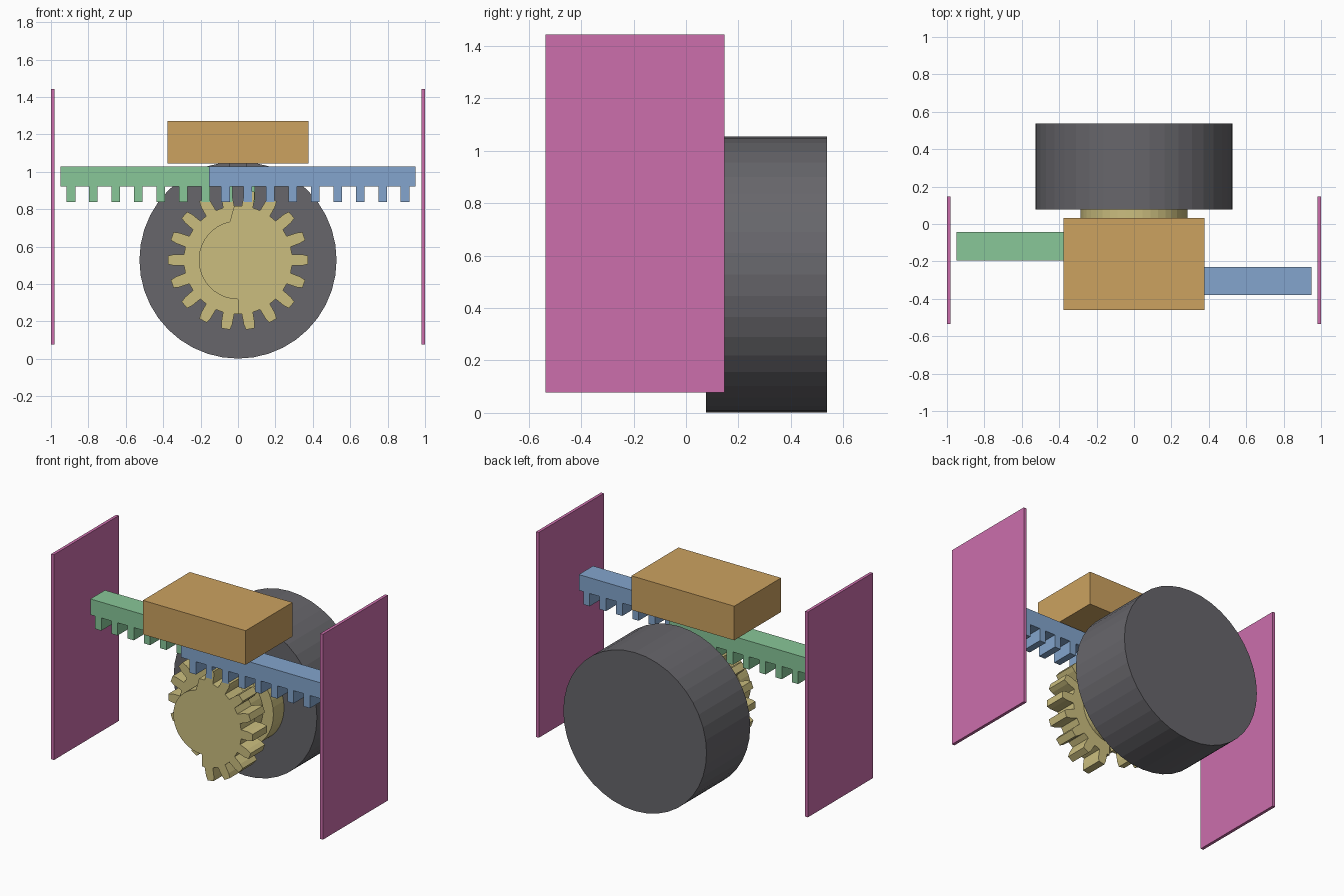
import bpy, bmesh, math

if "Cube" in bpy.data.objects:
    bpy.data.objects.remove(bpy.data.objects["Cube"])

CENTRE_Z = 0.528


def material(name, rgb):
    lin = [((c / 255 + 0.055) / 1.055) ** 2.4 for c in rgb]
    m = bpy.data.materials.new(name)
    m.diffuse_color = (*lin, 1)
    m.use_nodes = True
    m.node_tree.nodes["Principled BSDF"].inputs["Base Color"].default_value = m.diffuse_color
    return m


PINK = material("pink", (204, 110, 172))
ORANGE = material("orange", (204, 162, 96))
GREEN = material("green", (136, 199, 152))
BLUE = material("blue", (131, 165, 205))
YELLOW = material("yellow", (203, 190, 127))
GREY = material("dark grey", (103, 102, 107))


def prism(name, profile, y0, y1, mat):
    """Extrude an x-z outline from y0 to y1."""
    bm = bmesh.new()
    face = bm.faces.new([bm.verts.new((x, y0, z)) for x, z in profile])
    ext = bmesh.ops.extrude_face_region(bm, geom=[face])
    for v in ext["geom"]:
        if isinstance(v, bmesh.types.BMVert):
            v.co.y = y1
    bmesh.ops.recalc_face_normals(bm, faces=bm.faces)
    me = bpy.data.meshes.new(name)
    bm.to_mesh(me)
    bm.free()
    me.materials.append(mat)
    ob = bpy.data.objects.new(name, me)
    bpy.context.collection.objects.link(ob)
    return ob


def box(name, x0, x1, y0, y1, z0, z1, mat):
    return prism(name, [(x0, z0), (x1, z0), (x1, z1), (x0, z1)], y0, y1, mat)


def polar(r, deg):
    a = math.radians(deg)
    return (r * math.cos(a), CENTRE_Z + r * math.sin(a))


def disc(name, r, y0, y1, n, mat):
    return prism(name, [polar(r, 360 * i / n) for i in range(n)], y0, y1, mat)


def half_gear(name, start, y0, y1):
    """Half wheel with nine teeth; the rest is a small plain hub."""
    pts = [polar(0.21, start)]
    pts.append(polar(0.29, start))
    for i in range(9):
        a = start + 10 + 20 * i
        pts += [polar(0.29, a - 6), polar(0.345, a - 4.9), polar(0.375, a - 3.4),
                polar(0.375, a + 3.4), polar(0.345, a + 4.9), polar(0.29, a + 6)]
    pts.append(polar(0.29, start + 184))
    pts += [polar(0.21, start + 192 + 168 * i / 18) for i in range(18)]
    return prism(name, pts, y0, y1, YELLOW)


def rack(name, side, y0, y1, mat):
    """Toothed bar; side mirrors it in x."""
    pts = [(-0.155, 1.027), (-0.155, 0.922)]
    for i in range(9):
        c = 0.893 - 0.12 * (8 - i)
        pts += [(c - 0.023, 0.922), (c - 0.023, 0.837),
                (c + 0.023, 0.837), (c + 0.023, 0.922)]
    pts += [(0.95, 0.922), (0.95, 1.027)]
    return prism(name, [(side * x, z) for x, z in pts], y0, y1, mat)


# End walls
for side, label in ((-1, "left"), (1, "right")):
    xs = sorted((side * 0.98, side * 1.0))
    box(label + "_wall", *xs, -0.535, 0.147, 0.077, 1.443, PINK)

# Guide block and its small pin above the racks
box("guide_block", -0.378, 0.378, -0.46, 0.033, 1.045, 1.272, ORANGE)
box("guide_pin", -0.045, 0.045, -0.22, -0.19, 1.02, 1.046, GREY)

# Toothed racks
rack("front_rack", 1, -0.38, -0.23, BLUE)
rack("rear_rack", -1, -0.195, -0.042, GREEN)

# Half gears on a shared hub
half_gear("front_half_gear", -90, -0.38, -0.23)
half_gear("rear_half_gear", 90, -0.195, -0.042)
disc("gear_hub", 0.209, -0.235, -0.02, 36, YELLOW)
disc("spacer_disc", 0.285, -0.035, 0.08, 40, YELLOW)

# Motor drum
drum = disc("motor_drum", 0.527, 0.077, 0.537, 40, GREY)
